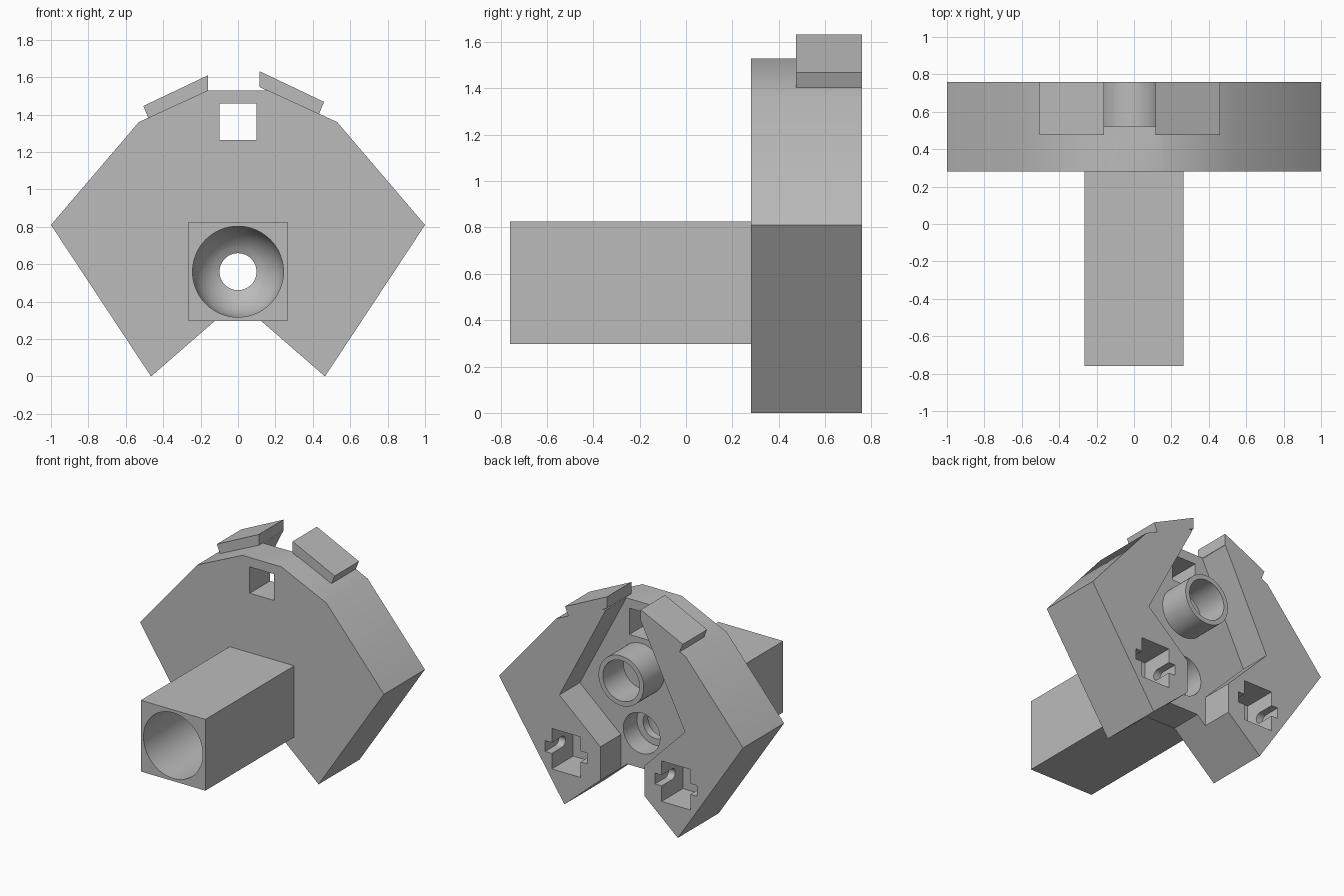
import bpy
import bmesh
import math

cube = bpy.data.objects.get("Cube")
if cube:
    bpy.data.objects.remove(cube, do_unlink=True)

grey = bpy.data.materials.new("plain grey")
grey.use_nodes = True
colour = (0.5, 0.5, 0.5, 1)
grey.diffuse_color = colour
grey.node_tree.nodes["Principled BSDF"].inputs["Base Color"].default_value = colour

FRONT, BACK, FLOOR = 0.28, 0.76, 0.52   # plate front, plate back, recess floor
TIP = -0.76                             # open end of the barrel
BORE_Z = 0.56


def finish(name, bm):
    bmesh.ops.recalc_face_normals(bm, faces=bm.faces)
    mesh = bpy.data.meshes.new(name)
    bm.to_mesh(mesh)
    bm.free()
    mesh.materials.append(grey)
    obj = bpy.data.objects.new(name, mesh)
    bpy.context.collection.objects.link(obj)
    return obj


def prism(name, outline, y0, y1):
    """Extrude an x-z outline along y."""
    bm = bmesh.new()
    face = bm.faces.new([bm.verts.new((x, y0, z)) for x, z in outline])
    out = bmesh.ops.extrude_face_region(bm, geom=[face])
    verts = [v for v in out["geom"] if isinstance(v, bmesh.types.BMVert)]
    bmesh.ops.translate(bm, verts=verts, vec=(0, y1 - y0, 0))
    return finish(name, bm)


def rect(x0, x1, z0, z1):
    return [(x0, z0), (x1, z0), (x1, z1), (x0, z1)]


def lathe(name, profile, z, ring=False, steps=64):
    """Turn (y, radius) points around a y axis; ring joins last to first."""
    bm = bmesh.new()
    loops = []
    for y, r in profile:
        angles = [math.tau * i / steps for i in range(steps)]
        loops.append([bm.verts.new((r * math.cos(a), y, z + r * math.sin(a)))
                      for a in angles])
    pairs = list(zip(loops, loops[1:]))
    if ring:
        pairs.append((loops[-1], loops[0]))
    else:
        bm.faces.new(loops[0])
        bm.faces.new(loops[-1])
    for a, b in pairs:
        for i in range(steps):
            j = (i + 1) % steps
            bm.faces.new((a[i], a[j], b[j], b[i]))
    return finish(name, bm)


def cut(target, cutter):
    mod = target.modifiers.new("cut", "BOOLEAN")
    mod.operation = "DIFFERENCE"
    mod.solver = "EXACT"
    mod.object = cutter
    bpy.context.view_layer.objects.active = target
    bpy.ops.object.modifier_apply(modifier=mod.name)


def mirrored(half):
    return half + [(-x, z) for x, z in reversed(half)]


# Main plate with the notch in its lower edge
body = prism("body_plate", mirrored([(0.12, 0.30), (0.465, 0), (1, 0.81),
                                     (0.53, 1.36), (0.16, 1.53)]), FRONT, BACK)
# Square barrel at the front
barrel = prism("barrel", rect(-0.265, 0.265, 0.297, 0.825), TIP, FRONT)

cutters = []
# Recess in the back, wide at the middle
recess = prism("recess_cutter", [
    (0.17, 0.1), (0.17, 0.505), (0.506, 0.80), (0.115, 1.55), (0.115, 1.8),
    (-0.16, 1.8), (-0.16, 1.53), (-0.523, 0.80), (-0.19, 0.46), (-0.19, 0.1)],
    FLOOR, BACK + 0.1)
# Square window
window = prism("window_cutter", rect(-0.1, 0.1, 1.265, 1.46), 0.2, 0.6)
# Bore with a domed end and a wider hole at the back
R = 0.243
dome = [(0.08 + R * math.sin(a), R * math.cos(a))
        for a in (math.radians(66 * i / 12) for i in range(13))]
bore = lathe("bore_cutter", [(TIP - 0.1, R)] + dome
             + [(0.36, 0.1), (0.36, 0.15), (0.6, 0.15)], BORE_Z)
for c in (recess, window, bore):
    cut(body, c)
    cutters.append(c)
cut(barrel, bore)

# Pockets with round-ended cross slots in the lower corners of the back
for side in (-1, 1):
    pocket = prism("pocket_cutter",
                   rect(side * 0.45 - 0.118, side * 0.45 + 0.118, 0.235, 0.535),
                   BACK - 0.25, BACK + 0.1)
    bm = bmesh.new()
    r, zc, depth = 0.04, 0.39, 0.12
    pts = [(BACK + 0.1, zc - r), (BACK + 0.1, zc + r)]
    pts += [(BACK - depth - r * math.sin(a), zc + r * math.cos(a))
            for a in (math.pi * i / 12 for i in range(13))]
    face = bm.faces.new([bm.verts.new((side * 0.45 - 0.172, y, z)) for y, z in pts])
    out = bmesh.ops.extrude_face_region(bm, geom=[face])
    moved = [v for v in out["geom"] if isinstance(v, bmesh.types.BMVert)]
    bmesh.ops.translate(bm, verts=moved, vec=(0.344, 0, 0))
    slot = finish("slot_cutter", bm)
    for c in (pocket, slot):
        cut(body, c)
        cutters.append(c)

for c in cutters:
    bpy.data.objects.remove(c, do_unlink=True)

# Sloping tabs on the shoulders
tab = [(0.115, 1.547), (0.115, 1.632), (0.46, 1.468), (0.432, 1.40)]
left_tab = prism("left_tab", tab, 0.475, BACK)
right_tab = prism("right_tab", [(-x - 0.046, z - 0.022) for x, z in tab], 0.475, BACK)

# Hollow round boss in the recess
boss = lathe("round_boss", [(FLOOR - 0.01, 0.185), (BACK, 0.185),
                            (BACK, 0.15), (FLOOR - 0.01, 0.15)], 1.04, ring=True)

# Smooth the curved surfaces and keep hard corners
bpy.ops.object.select_all(action="DESELECT")
for obj in (body, barrel, boss):
    obj.select_set(True)
bpy.context.view_layer.objects.active = body
bpy.ops.object.shade_smooth_by_angle(angle=math.radians(30))
